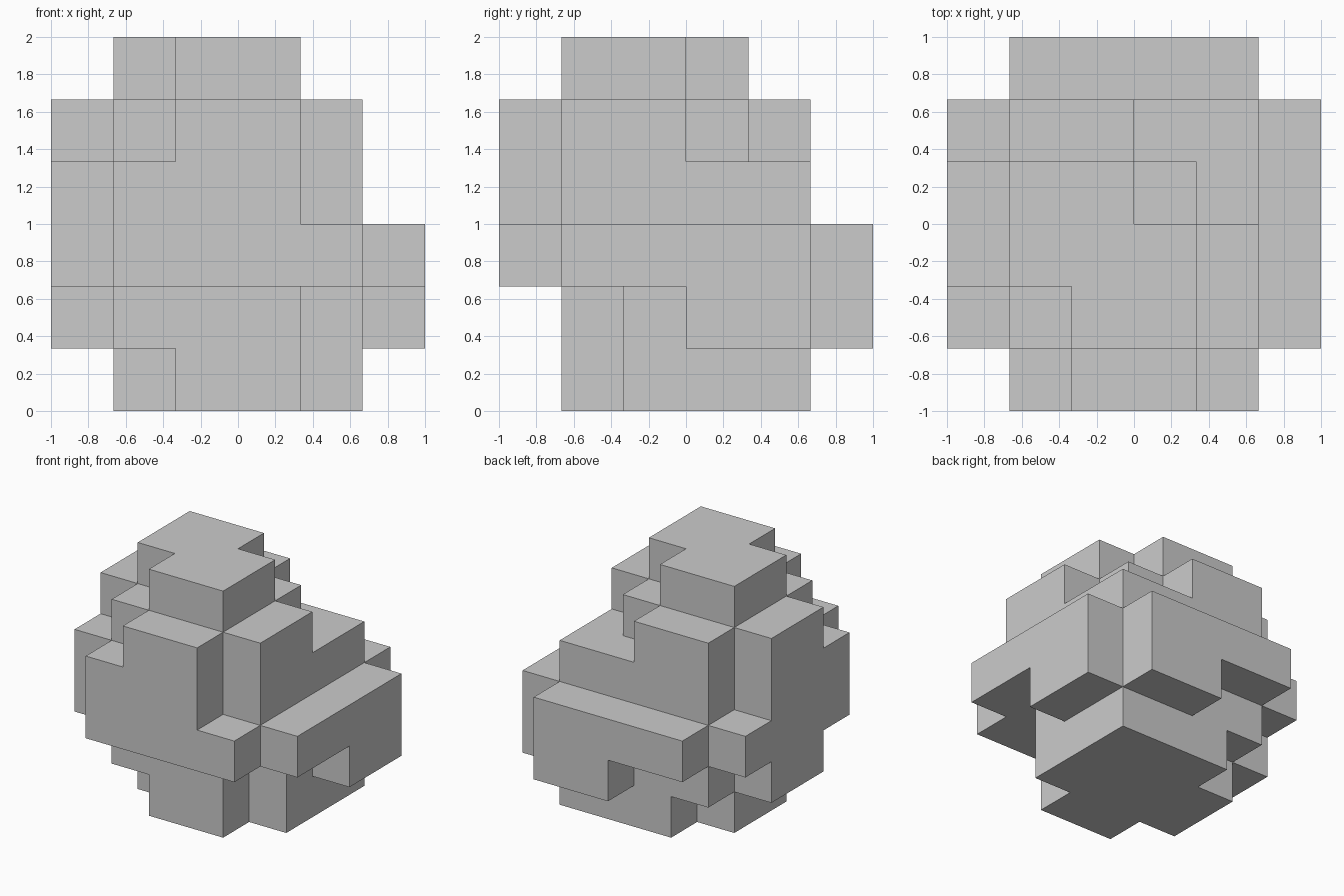
import bpy, bmesh
from itertools import product
from mathutils import Vector

if "Cube" in bpy.data.objects:
    bpy.data.objects.remove(bpy.data.objects["Cube"])

CELL = 1 / 3   # the model sits on a 6 x 6 x 6 grid, x and y from -3 to 3, z from 0 to 6


def box(x0, x1, y0, y1, z0, z1):
    """All grid cells inside a box."""
    return set(product(range(x0, x1), range(y0, y1), range(z0, z1)))


# core block with a stepped notch at the upper back right and one at the lower front right
core = box(-2, 2, -2, 2, 1, 5)
core -= box(0, 2, 1, 2, 4, 5) | box(1, 2, 0, 1, 4, 5) | box(1, 2, -2, -1, 1, 2)

# stepped plates, one per side
top_plate = box(-2, 0, -1, 1, 5, 6) | box(-1, 1, -2, 0, 5, 6)
bottom_plate = box(-2, 2, -1, 1, 0, 1) | box(-1, 2, 1, 2, 0, 1) | box(-1, 1, -2, -1, 0, 1)
front_plate = box(-2, 2, -3, -2, 2, 3) | box(-2, 1, -3, -2, 3, 4) | box(-1, 1, -3, -2, 4, 5)
back_plate = box(-2, 2, 2, 3, 2, 3) | box(0, 2, 2, 3, 1, 2)
right_plate = box(2, 3, -2, 2, 2, 3) | box(2, 3, 0, 2, 1, 2)
left_plate = box(-3, -2, -1, 1, 1, 5) | box(-3, -2, -2, 2, 2, 3) | box(-3, -2, -2, 1, 3, 4)

cells = (core | top_plate | bottom_plate | front_plate
         | back_plate | right_plate | left_plate)

# outer skin: one quad for every cell side that has no neighbour
bm = bmesh.new()
for cell in sorted(cells):
    for axis, sign in product(range(3), (-1, 1)):
        n = Vector((0, 0, 0))
        n[axis] = sign
        if tuple(int(c + d) for c, d in zip(cell, n)) in cells:
            continue
        u = Vector((0, 0, 0))
        u[(axis + 1) % 3] = 0.5
        v = n.cross(u)
        mid = Vector(cell) + Vector((0.5, 0.5, 0.5)) + n * 0.5
        corners = (mid - u - v, mid + u - v, mid + u + v, mid - u + v)
        bm.faces.new([bm.verts.new(p * CELL) for p in corners])
bmesh.ops.remove_doubles(bm, verts=bm.verts, dist=0.001)

mesh = bpy.data.meshes.new("stepped_block")
bm.to_mesh(mesh)
bm.free()
bpy.context.collection.objects.link(bpy.data.objects.new("stepped_block", mesh))
